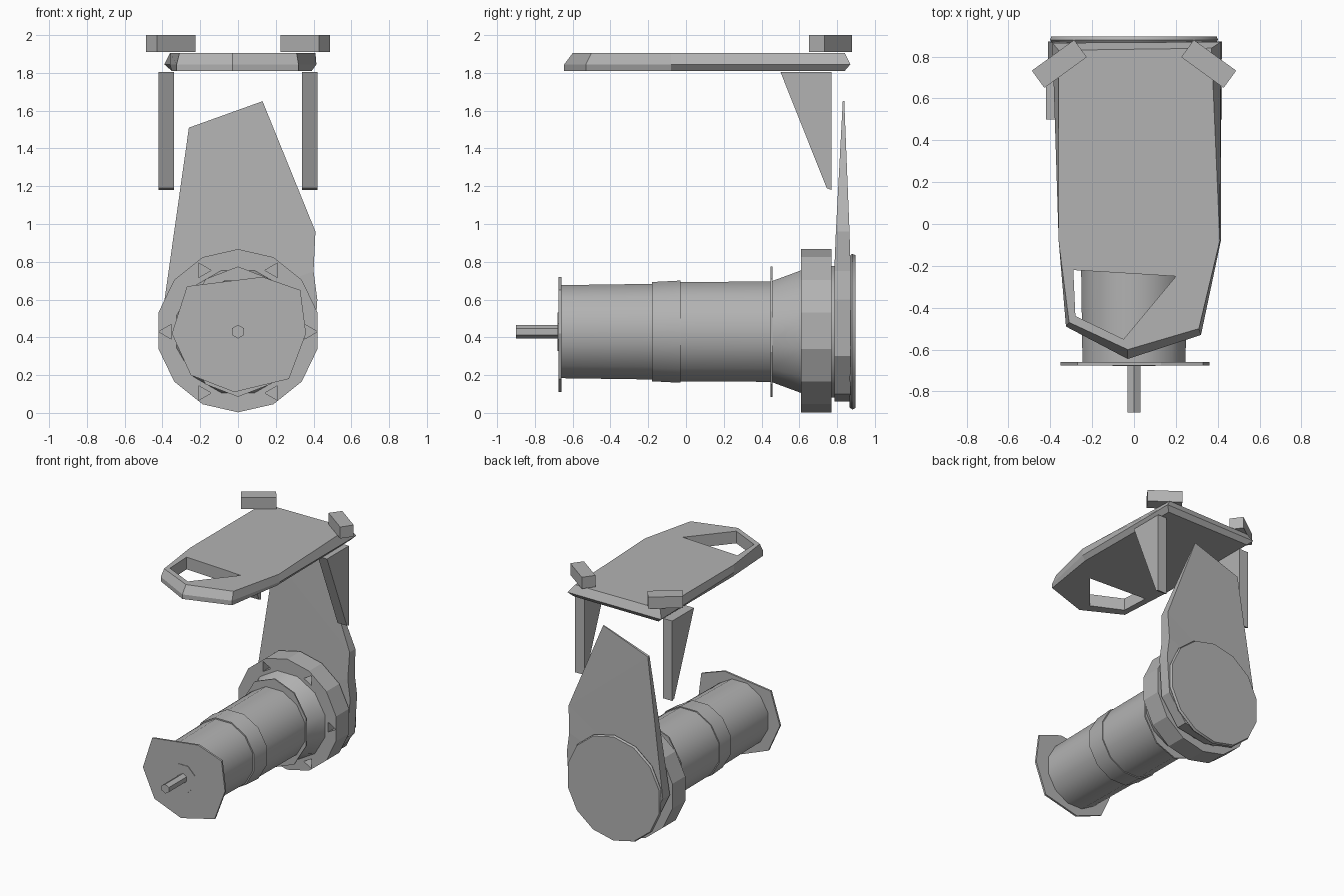
import bpy, bmesh, math
from mathutils import Vector, Matrix

cube = bpy.data.objects.get("Cube")
if cube:
    bpy.data.objects.remove(cube, do_unlink=True)

grey = bpy.data.materials.new("plain_grey")
grey.use_nodes = True
grey.diffuse_color = (0.45, 0.45, 0.45, 1)
grey.node_tree.nodes["Principled BSDF"].inputs["Base Color"].default_value = (0.45, 0.45, 0.45, 1)

AXIS_Z = 0.43  # height of the shaft axis


def loft(name, rings):
    """Skin a stack of equal-length point rings and cap both ends."""
    bm = bmesh.new()
    loops = [[bm.verts.new(p) for p in ring] for ring in rings]
    n = len(loops[0])
    for a, b in zip(loops, loops[1:]):
        for i in range(n):
            j = (i + 1) % n
            bm.faces.new((a[i], a[j], b[j], b[i]))
    bm.faces.new(loops[0][::-1])
    bm.faces.new(loops[-1])
    bmesh.ops.recalc_face_normals(bm, faces=bm.faces[:])
    mesh = bpy.data.meshes.new(name)
    bm.to_mesh(mesh)
    bm.free()
    mesh.materials.append(grey)
    obj = bpy.data.objects.new(name, mesh)
    bpy.context.collection.objects.link(obj)
    return obj


def slab_y(name, outline, y0, y1):
    return loft(name, [[(x, y, z) for x, z in outline] for y in (y0, y1)])


def slab_z(name, outline, z0, z1):
    return loft(name, [[(x, y, z) for x, y in outline] for z in (z0, z1)])


def circle(radius, sides, cx=0.0, cz=AXIS_Z, turn=0.0):
    steps = [math.tau * (i + turn) / sides for i in range(sides)]
    return [(cx + radius * math.cos(a), cz + radius * math.sin(a)) for a in steps]


def turned(name, profile, sides, turn=0.5):
    """Round part along y from (y, radius) pairs."""
    obj = loft(name, [[(x, y, z) for x, z in circle(r, sides, turn=turn)] for y, r in profile])
    bpy.context.view_layer.objects.active = obj
    obj.select_set(True)
    bpy.ops.object.shade_smooth_by_angle(angle=math.radians(32))
    obj.select_set(False)
    return obj


def cut(obj, cutter):
    mod = obj.modifiers.new("cut", "BOOLEAN")
    mod.operation = "DIFFERENCE"
    mod.solver = "EXACT"
    mod.object = cutter
    bpy.context.view_layer.objects.active = obj
    bpy.ops.object.modifier_apply(modifier=mod.name)
    bpy.data.objects.remove(cutter, do_unlink=True)


# Motor: shaft, hub, front flange and barrel
turned("shaft", [(-0.90, 0.036), (-0.66, 0.036)], 6)
turned("shaft_hub", [(-0.679, 0.11), (-0.67, 0.11)], 8)
slab_y("front_flange",
       [(-.35, .42), (-.27, .67), (.13, .72), (.33, .65), (.36, .42), (.27, .18), (-.02, .11), (-.25, .2)],
       -0.675, -0.66)
turned("motor_barrel", [(-0.66, 0.255), (-0.18, 0.262)], 12)
turned("motor_band", [(-0.18, 0.272), (-0.03, 0.28)], 12)
turned("rear_barrel", [(-0.03, 0.272), (0.45, 0.275)], 12)
slab_y("rear_barrel_plate",
       [(x * 0.84, z) for x, z in circle(0.345, 10, turn=0.5)], 0.448, 0.458)

# Flared adapter and bolted mounting ring
turned("adapter_cone", [(0.45, 0.275), (0.62, 0.34)], 12)
ring = slab_y("mounting_ring", circle(0.432, 14, cz=0.435, turn=0.5), 0.61, 0.77)
for i in range(6):
    a = math.tau * i / 6
    pit = circle(0.045, 3, 0.375 * math.cos(a), AXIS_Z + 0.375 * math.sin(a), turn=i / 2)
    cut(ring, slab_y("bolt_pit", pit, 0.58, 0.68))
turned("ring_spacer", [(0.76, 0.36), (0.80, 0.36)], 12)

# Upright arm, thinning toward its tip
arm = [(-.41, .45), (-.26, 1.51), (.13, 1.65), (.41, .96), (.40, .75), (.42, .6),
       (.4, .3), (.25, .1), (0, .06), (-.25, .12)]


def taper(z):
    return max(0.0, z - 0.8) / 0.85


obj = loft("upright_arm", [
    [(x, 0.785 + 0.045 * taper(z), z) for x, z in arm],
    [(x, 0.872 - 0.034 * taper(z), z) for x, z in arm]])
bm = bmesh.new()
bm.from_mesh(obj.data)
bmesh.ops.triangulate(bm, faces=bm.faces[:])
bm.to_mesh(obj.data)
bm.free()

# Rear cover disc
turned("rear_cover", [(0.865, 0.40), (0.88, 0.412), (0.897, 0.405)], 14)

# Top plate with a front opening and bevelled lower edge
top = [(-.36, .83), (.37, .84), (.41, -.08), (.31, -.5), (-.03, -.6), (-.31, -.47), (-.36, -.08)]
middle = [(-.39, .865), (.415, .87), (.415, -.08), (.32, -.53), (-.03, -.645), (-.325, -.49), (-.36, -.08)]
bottom = [(-.35, .84), (.38, .84), (.39, -.08), (.32, -.53), (-.03, -.645), (-.325, -.49), (-.35, -.08)]
plate = loft("top_plate", [[(x, y, z) for x, y in line]
                           for line, z in ((bottom, 1.81), (middle, 1.845), (top, 1.905))])
cut(plate, slab_z("opening", [(-.29, -.22), (.2, -.25), (-.05, -.55), (-.28, -.44)], 1.7, 2.0))

# Gusset brackets and angled stop blocks, one per side
gusset = [(0.5, 1.805), (0.77, 1.805), (0.77, 1.18), (0.745, 1.19)]
for side, label in ((1, "left"), (-1, "right")):
    loft(label + "_gusset", [[(side * x, y, z) for y, z in gusset] for x in (0.34, 0.42)])
    turn = Matrix.Rotation(math.radians(-36 * side), 2)
    corners = [(-.125, -.051), (.125, -.051), (.125, .051), (-.125, .051)]
    spots = [turn @ Vector(c) + Vector((0.357 * side, 0.765)) for c in corners]
    slab_z(label + "_stop_block", [tuple(p) for p in spots], 1.91, 2.0)
